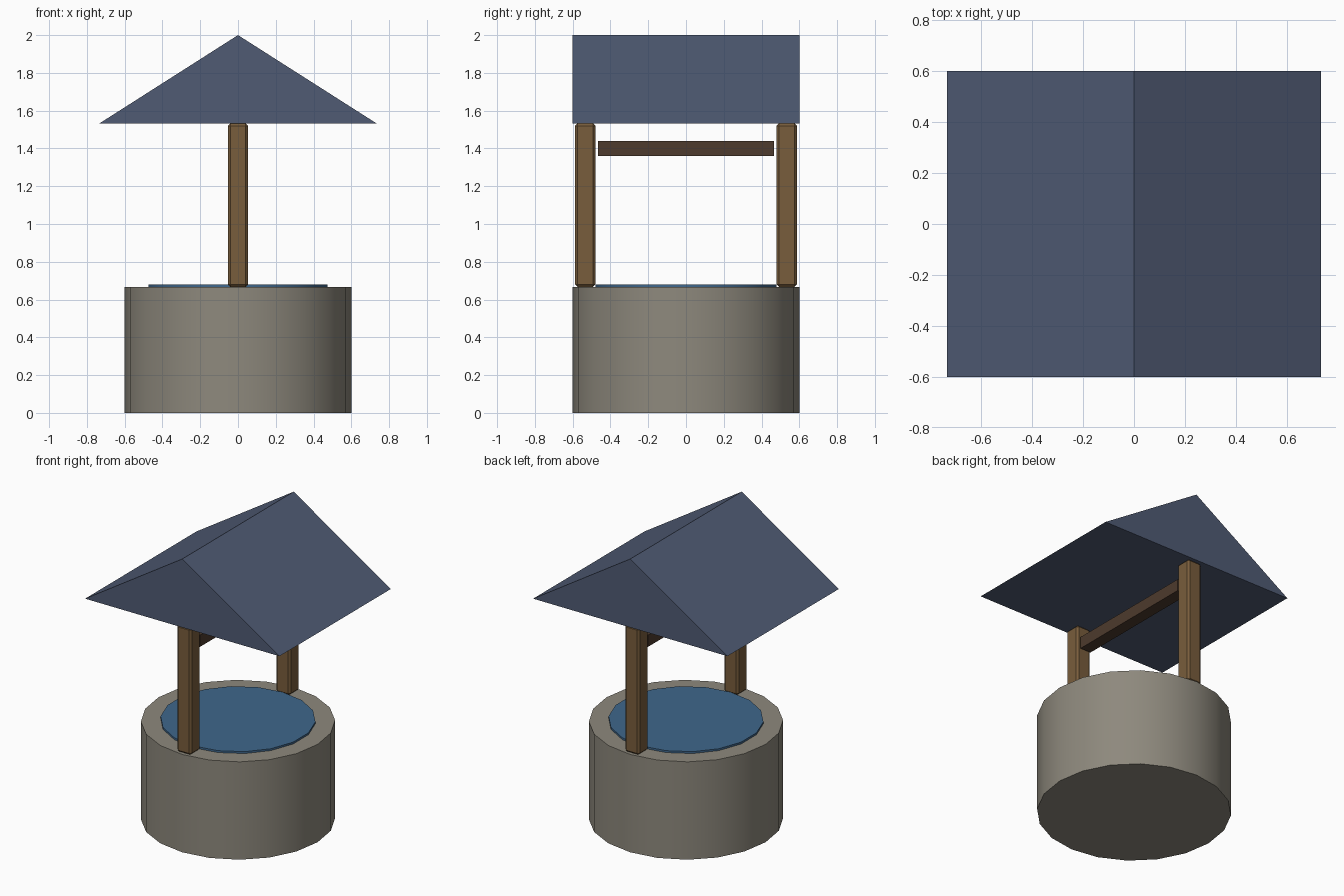
import bpy, bmesh, math

if "Cube" in bpy.data.objects:
    bpy.data.objects.remove(bpy.data.objects["Cube"])


def material(name, rgb):
    m = bpy.data.materials.new(name)
    m.diffuse_color = (*rgb, 1.0)
    m.use_nodes = True
    m.node_tree.nodes["Principled BSDF"].inputs["Base Color"].default_value = m.diffuse_color
    return m


stone = material("stone", (0.27, 0.25, 0.205))
wood = material("wood", (0.19, 0.11, 0.045))
dark_wood = material("dark_wood", (0.075, 0.043, 0.026))
slate = material("slate", (0.08, 0.105, 0.175))
blue = material("blue", (0.05, 0.135, 0.26))


def cylinder(name, sides, radius, z0, z1, mat):
    bpy.ops.mesh.primitive_cylinder_add(vertices=sides, radius=radius, depth=z1 - z0,
                                        location=(0, 0, (z0 + z1) / 2))
    ob = bpy.context.object
    ob.name = name
    ob.data.materials.append(mat)
    bpy.ops.object.shade_smooth_by_angle(angle=math.radians(30))
    return ob


def box(name, size, location, mat, bevel=0.0):
    me = bpy.data.meshes.new(name)
    bm = bmesh.new()
    bmesh.ops.create_cube(bm, size=1)
    bmesh.ops.scale(bm, vec=size, verts=bm.verts)
    bm.to_mesh(me)
    bm.free()
    ob = bpy.data.objects.new(name, me)
    ob.location = location
    bpy.context.collection.objects.link(ob)
    me.materials.append(mat)
    if bevel:
        mod = ob.modifiers.new("bevel", 'BEVEL')
        mod.width = bevel
        mod.segments = 1
    return ob


# Stone wall and the water disc just above its rim
cylinder("stone_wall", 20, 0.6, 0.0, 0.667, stone)
cylinder("water", 18, 0.48, 0.64, 0.68, blue)

# Front and back posts with chamfered edges
for name, side in (("front_post", -1), ("back_post", 1)):
    box(name, (0.107, 0.107, 0.866), (0, side * 0.533, 1.1), wood, 0.013)

# Crossbeam between the posts
box("crossbeam", (0.08, 0.933, 0.08), (0, 0, 1.4), dark_wood)

# Solid gable roof: a triangle extruded front to back
me = bpy.data.meshes.new("roof")
bm = bmesh.new()
tri = [bm.verts.new(p) for p in ((-0.733, -0.6, 1.533), (0.733, -0.6, 1.533), (0, -0.6, 2.0))]
gable = bm.faces.new(tri)
ext = bmesh.ops.extrude_face_region(bm, geom=[gable], use_keep_orig=True)
bmesh.ops.translate(bm, vec=(0, 1.2, 0),
                    verts=[g for g in ext["geom"] if isinstance(g, bmesh.types.BMVert)])
bmesh.ops.recalc_face_normals(bm, faces=bm.faces)
bm.to_mesh(me)
bm.free()
me.materials.append(slate)
bpy.context.collection.objects.link(bpy.data.objects.new("roof", me))
